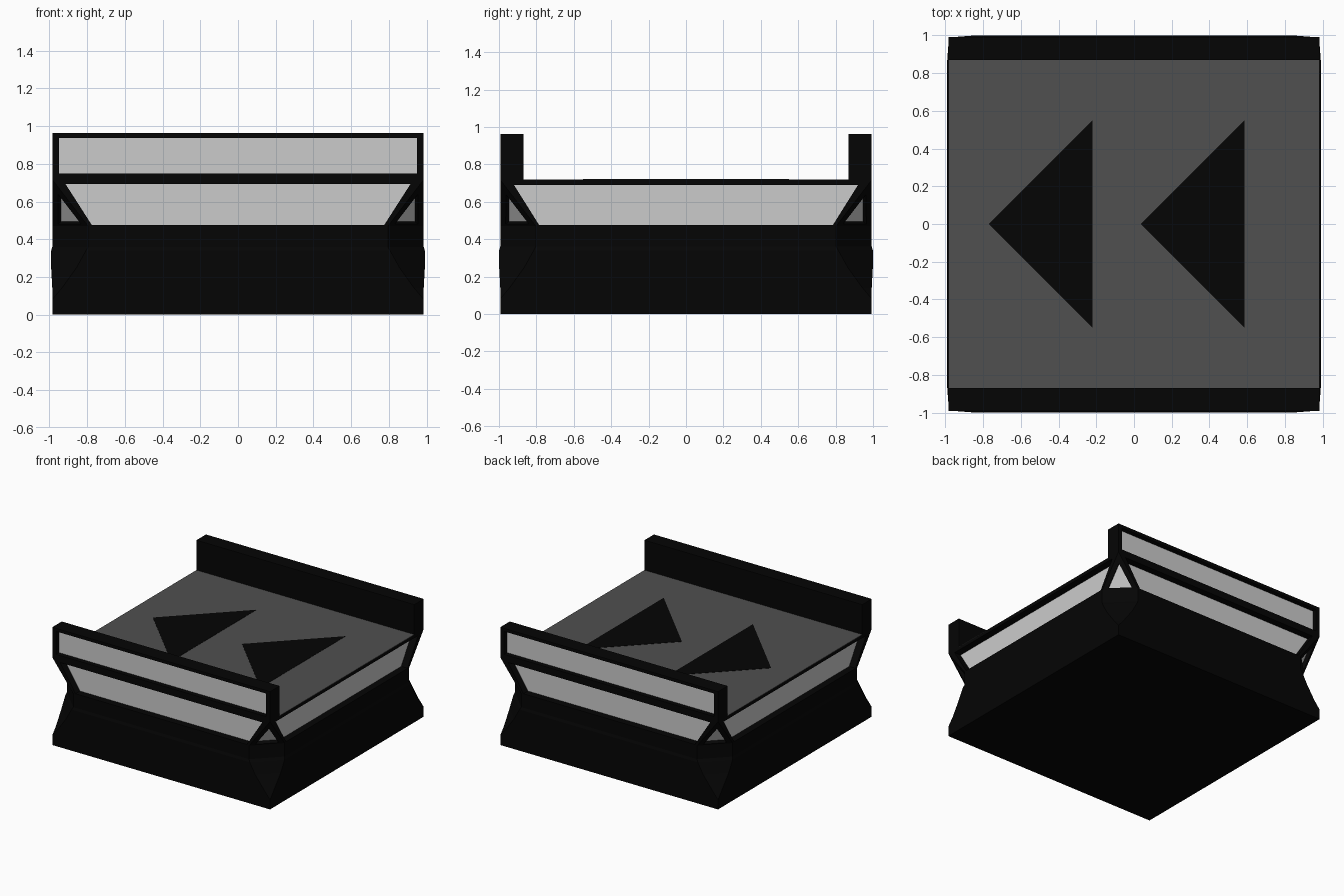
import bpy, bmesh
from mathutils import Vector

if "Cube" in bpy.data.objects:
    bpy.data.objects.remove(bpy.data.objects["Cube"])

X, Y = 0.985, 0.993        # half sizes of the block
DECK, TOP, RAIL_IN = 0.717, 0.963, 0.87


def material(name, v):
    m = bpy.data.materials.new(name)
    m.diffuse_color = (v, v, v, 1)
    m.use_nodes = True
    m.node_tree.nodes["Principled BSDF"].inputs["Base Color"].default_value = m.diffuse_color
    return m


BLACK = material("black", 0.0015)
LIGHT = material("light_grey", 0.56)
DARK = material("dark_grey", 0.08)


def finish(name, bm, mat):
    bmesh.ops.recalc_face_normals(bm, faces=bm.faces)
    me = bpy.data.meshes.new(name)
    bm.to_mesh(me)
    bm.free()
    me.materials.append(mat)
    ob = bpy.data.objects.new(name, me)
    bpy.context.collection.objects.link(ob)
    return ob


def prism(bm, pts, inner, outer):
    """Extrude a flat outline along its outward normal, from inner to outer."""
    base = [Vector(p) for p in pts]
    n = (base[1] - base[0]).cross(base[2] - base[0]).normalized()
    mid = sum(base, Vector()) / len(base)
    if n.dot(mid - Vector((0, 0, 0.3))) < 0:
        n = -n
    low = [bm.verts.new(p + n * inner) for p in base]
    high = [bm.verts.new(p + n * outer) for p in base]
    bm.faces.new(low)
    bm.faces.new(high)
    for i in range(len(base)):
        j = (i + 1) % len(base)
        bm.faces.new((low[i], low[j], high[j], high[i]))


def plate(name, pts, mat, inner=-0.002, outer=0.002):
    bm = bmesh.new()
    prism(bm, pts, inner, outer)
    return finish(name, bm, mat)


cutter_bm = bmesh.new()


def sunk_panel(name, pts, depth):
    """Light panel at the bottom of a recess."""
    prism(cutter_bm, pts, -depth, 0.02)
    plate(name, pts, LIGHT, -depth - 0.002, -depth + 0.002)


# Block: stacked rings (height, corner cut, outward bulge)
levels = [(0, 0, 0), (0.08, 0, 0), (0.14, 0.05, 0), (0.25, 0.135, 0.006),
          (0.34, 0.185, 0.006), (0.36, 0.19, 0), (0.47, 0.19, 0), (DECK, 0, 0)]
bm = bmesh.new()
rings = []
for z, c, b in levels:
    x, y = X + b, Y + b
    ring = [(x - c, -y), (x, c - y), (x, y - c), (x - c, y),
            (c - x, y), (-x, y - c), (-x, c - y), (c - x, -y)]
    rings.append([bm.verts.new((px, py, z)) for px, py in ring])
for lo, hi in zip(rings, rings[1:]):
    for i in range(8):
        j = (i + 1) % 8
        bm.faces.new((lo[i], lo[j], hi[j], hi[i]))
bm.faces.new(rings[0])
bm.faces.new(rings[-1])
bmesh.ops.remove_doubles(bm, verts=bm.verts, dist=0.0005)
solids = [finish("block", bm, BLACK)]

# Side rails with their light panels, and the wall panels below
for s, side in ((-1, "front"), (1, "back")):
    bm = bmesh.new()
    bmesh.ops.create_cube(bm, size=1)
    for v in bm.verts:
        v.co = (v.co.x * 2 * X,
                s * ((Y + RAIL_IN) / 2 + v.co.y * (Y - RAIL_IN)),
                (DECK + TOP) / 2 + v.co.z * (TOP - DECK))
    solids.append(finish(side + "_rail", bm, BLACK))
    sunk_panel(side + "_rail_panel", [(-.95, s * Y, .75), (.95, s * Y, .75),
                                      (.95, s * Y, .938), (-.95, s * Y, .938)], 0.04)
    sunk_panel(side + "_wall_panel", [(-.775, s * Y, .475), (.775, s * Y, .475),
                                      (.915, s * Y, .693), (-.915, s * Y, .693)], 0.06)
for s, side in ((-1, "left"), (1, "right")):
    sunk_panel(side + "_wall_panel", [(s * X, -.785, .475), (s * X, .785, .475),
                                      (s * X, .92, .69), (s * X, -.92, .69)], 0.06)

# Triangular panels on the cut corners (lying in the slanted corner plane)
slope = 0.19 / (DECK - 0.47)
for sx in (-1, 1):
    for sy in (-1, 1):
        cut = []
        for z, f in ((.64, .5), (.48, .16), (.48, .84)):
            d = slope * (DECK - z)
            cut.append((sx * (X - f * d), sy * (Y - (1 - f) * d), z))
        sunk_panel("corner_panel", cut, 0.03)

# Recesses cut into block and rails
cutter = finish("recess_cutter", cutter_bm, BLACK)
cutter.hide_render = True
cutter.hide_viewport = True
for ob in solids:
    mod = ob.modifiers.new("recesses", 'BOOLEAN')
    mod.operation = 'DIFFERENCE'
    mod.solver = 'EXACT'
    mod.use_self = True
    mod.object = cutter

# Deck surface and direction arrows
plate("deck", [(-X, -RAIL_IN, DECK), (X, -RAIL_IN, DECK),
               (X, RAIL_IN, DECK), (-X, RAIL_IN, DECK)], DARK)
for x in (-0.77, 0.037):
    plate("arrow", [(x, 0, DECK + .002), (x + .55, -.55, DECK + .002),
                    (x + .55, .55, DECK + .002)], BLACK)
